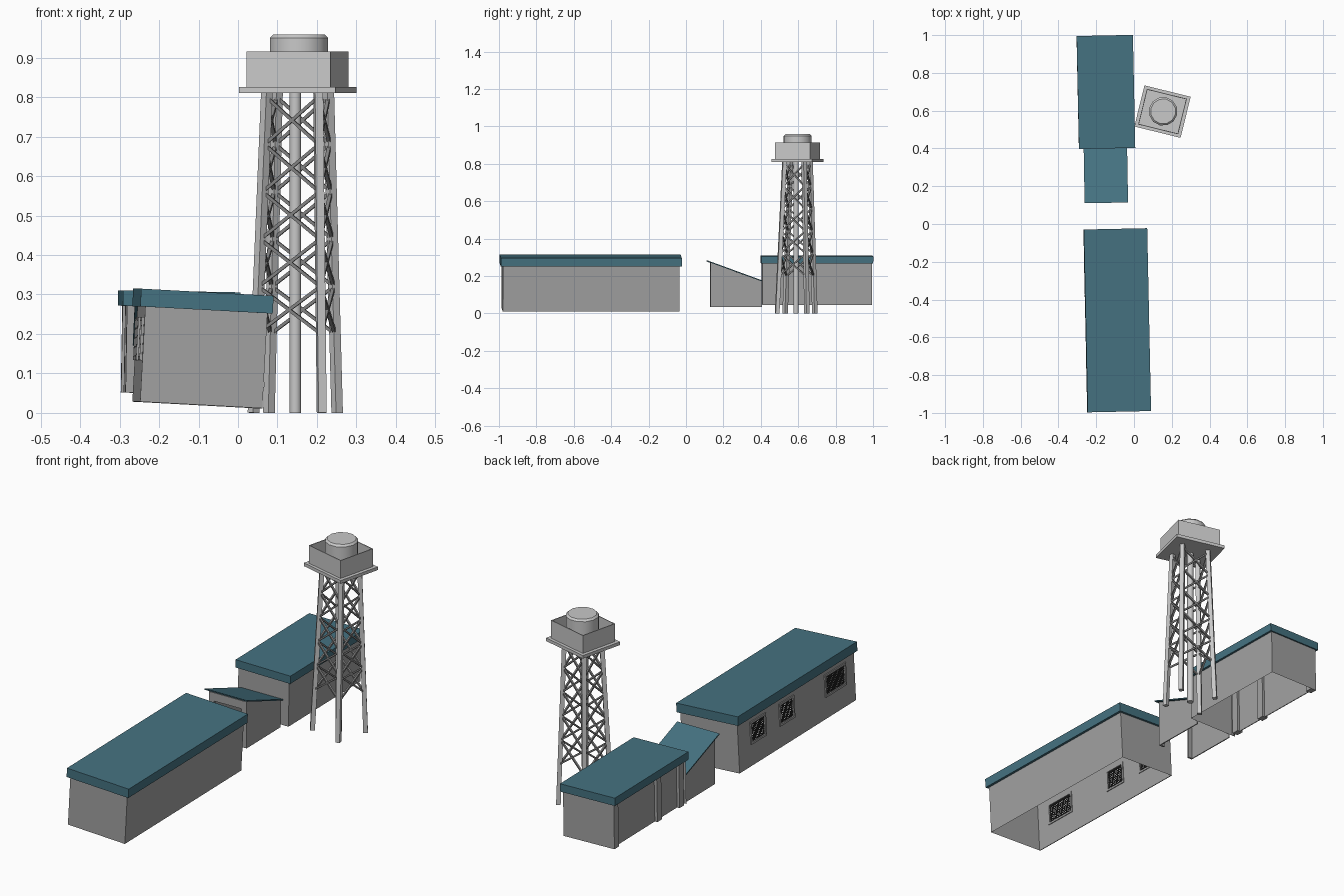
import bpy, bmesh, math
from mathutils import Matrix, Vector, Euler

if "Cube" in bpy.data.objects:
    bpy.data.objects.remove(bpy.data.objects["Cube"])


def material(name, col):
    m = bpy.data.materials.new(name)
    m.diffuse_color = (*col, 1)
    m.use_nodes = True
    m.node_tree.nodes["Principled BSDF"].inputs["Base Color"].default_value = m.diffuse_color
    return m


WALL = material("wall grey", (0.36, 0.36, 0.36))
ROOF = material("roof teal", (0.06, 0.17, 0.22))
PALE = material("tower pale grey", (0.58, 0.58, 0.58))
BRACE = material("brace grey", (0.22, 0.22, 0.22))
WIRE = material("wire dark", (0.03, 0.03, 0.03))


def frame(loc, rz=0.0, ry=0.0):
    e = Euler((0, math.radians(ry), math.radians(rz)), 'XYZ')
    return Matrix.Translation(loc) @ e.to_matrix().to_4x4()


def finish(name, bm, mat, M=Matrix()):
    me = bpy.data.meshes.new(name)
    bm.transform(M)
    bm.to_mesh(me)
    bm.free()
    me.materials.append(mat)
    ob = bpy.data.objects.new(name, me)
    bpy.context.collection.objects.link(ob)
    return ob


def boxes(name, items, mat, M=Matrix(), drop=()):
    """Boxes from (low, high) corners; drop lists face directions left open."""
    bm = bmesh.new()
    for lo, hi in items:
        lo, hi = Vector(lo), Vector(hi)
        s = Matrix.Diagonal((*(hi - lo), 1))
        bmesh.ops.create_cube(bm, size=1, matrix=Matrix.Translation((lo + hi) / 2) @ s)
    bm.normal_update()
    dead = [f for f in bm.faces if any(f.normal.dot(Vector(d)) > 0.9 for d in drop)]
    bmesh.ops.delete(bm, geom=dead, context='FACES')
    return finish(name, bm, mat, M)


def bars(name, segs, w, d, mat, M=Matrix()):
    """Straight square bars between pairs of points."""
    bm = bmesh.new()
    for p, q in segs:
        p, q = Vector(p), Vector(q)
        T = (Matrix.Translation((p + q) / 2) @ (q - p).to_track_quat('Z', 'Y').to_matrix().to_4x4()
             @ Matrix.Diagonal((w, d, (q - p).length, 1)))
        bmesh.ops.create_cube(bm, size=1, matrix=T)
    return finish(name, bm, mat, M)


def prism(name, pts, x0, x1, mat, M=Matrix()):
    """Profile in y,z extruded along x."""
    bm = bmesh.new()
    f = bm.faces.new([bm.verts.new((x0, y, z)) for y, z in pts])
    r = bmesh.ops.extrude_face_region(bm, geom=[f])
    vs = [v for v in r['geom'] if isinstance(v, bmesh.types.BMVert)]
    bmesh.ops.translate(bm, verts=vs, vec=(x1 - x0, 0, 0))
    bmesh.ops.recalc_face_normals(bm, faces=bm.faces)
    return finish(name, bm, mat, M)


DOWN, UP, LEFT = (0, 0, -1), (0, 0, 1), (-1, 0, 0)

# Long building: open-bottomed walls, flat roof, left wall with windows
L = frame((-0.103, -0.51, 0.02), 1.2, 3.1)
hw, hl, h = 0.155, 0.473, 0.25
boxes("long_walls", [((-hw, -hl, 0), (hw, hl, h))], WALL, L, (DOWN, UP, LEFT))
boxes("long_roof", [((-0.168, -0.484, 0.241), (0.168, 0.484, 0.286))], ROOF, L)
wins = [(-0.40, -0.23), (0.02, 0.14), (0.25, 0.375)]
z0, z1 = 0.105, 0.215
xa, xb = -hw, -hw + 0.004
edges = [-hl] + [v for w in wins for v in w] + [hl]
piers = [((xa, a, z0), (xb, b, z1)) for a, b in zip(edges[::2], edges[1::2])]
boxes("long_window_wall", piers + [((xa, -hl, 0), (xb, hl, z0)), ((xa, -hl, z1), (xb, hl, h))], WALL, L)
rim, wires = [], []
fa, fb, t = xa - 0.006, xb + 0.004, 0.01
for a, b in wins:
    rim += [((fa, a, z0), (fb, b, z0 + t)), ((fa, a, z1 - t), (fb, b, z1)),
            ((fa, a, z0 + t), (fb, a + t, z1 - t)), ((fa, b - t, z0 + t), (fb, b, z1 - t))]
    ny, nz = round((b - a) / 0.009), 12
    for i in range(1, ny):
        y = a + (b - a) * i / ny
        wires.append(((xa, y - 0.0015, z0 + t), (xa + 0.003, y + 0.0015, z1 - t)))
    for i in range(1, nz):
        z = z0 + (z1 - z0) * i / nz
        wires.append(((xa, a + t, z - 0.0015), (xa + 0.003, b - t, z + 0.0015)))
boxes("window_frames", rim, WALL, L)
boxes("window_mesh", wires, WIRE, L)

# Rear building: recessed left wall between three posts
R = frame((-0.153, 0.699, 0.049), 1.2, 1.0)
hw, hl, h = 0.138, 0.292, 0.23
boxes("rear_walls", [((-hw, -hl, 0), (hw, hl, h))], WALL, R, (DOWN, UP, LEFT))
boxes("rear_left_wall", [((-hw + 0.014, -hl, 0), (-hw + 0.018, hl, h))], WALL, R)
boxes("rear_posts", [((-hw, y - 0.018, 0), (-hw + 0.03, y + 0.018, h)) for y in (0.274, -0.075, -0.255)], WALL, R)
boxes("rear_roof", [((-0.149, -0.299, 0.22), (0.149, 0.299, 0.259))], ROOF, R)

# Lean-to shed between the buildings, open doorway at the front
S = frame((-0.149, 0.26, 0.035), 1.0)
slope = lambda y: 0.189 - 0.365 * y
side = [(-0.13, 0), (0.145, 0), (0.145, slope(0.145)), (-0.13, slope(-0.13))]
for n, x in (("left", -0.102), ("right", 0.097)):
    prism("shed_wall_" + n, side, x, x + 0.005, WALL, S)
boxes("shed_door_frame", [((-0.102, -0.13, 0), (-0.075, -0.12, 0.225)), ((0.075, -0.13, 0), (0.102, -0.12, 0.225)),
                          ((-0.102, -0.13, 0.19), (0.102, -0.12, 0.231))], WALL, S)
prism("shed_roof", [(-0.148, slope(-0.148)), (0.145, slope(0.145)), (0.145, slope(0.145) + 0.006),
                    (-0.148, slope(-0.148) + 0.006)], -0.115, 0.115, ROOF, S)

# Tower: tapering legs, centre pole and crossed braces
T = frame((0.151, 0.595, 0), -13.8)


def corner(i, z):
    k = z / 0.81
    sx, sy = ((-1, -1), (1, -1), (1, 1), (-1, 1))[i % 4]
    return Vector((sx * (0.089 + (0.067 - 0.089) * k) - 0.004 * (1 - k),
                   sy * (0.082 + (0.054 - 0.082) * k) - 0.008 * (1 - k), z))


bars("tower_legs", [(corner(i, 0), corner(i, 0.812)) for i in range(4)], 0.021, 0.021, PALE, T)
cross = []
for i in range(4):
    for n in range(5):
        a, b = 0.2 + 0.12 * n, 0.32 + 0.12 * n
        cross += [(corner(i, a), corner(i + 1, b)), (corner(i + 1, a), corner(i, b))]
bars("tower_braces", cross, 0.009, 0.008, BRACE, T)


def drum(name, r, za, zb, n, loc, bevel=0.0):
    bm = bmesh.new()
    bmesh.ops.create_cone(bm, cap_ends=True, segments=n, radius1=r, radius2=r, depth=zb - za,
                          matrix=Matrix.Translation((*loc, (za + zb) / 2)))
    if bevel:
        top = [e for e in bm.edges if all(v.co.z > zb - 1e-4 for v in e.verts)]
        bmesh.ops.bevel(bm, geom=top, offset=bevel, segments=1, affect='EDGES')
    ob = finish(name, bm, PALE, T)
    bpy.context.view_layer.objects.active = ob
    ob.select_set(True)
    bpy.ops.object.shade_smooth_by_angle(angle=math.radians(35))
    ob.select_set(False)


drum("tower_pole", 0.015, 0, 0.812, 12, (-0.004, -0.008))

# Tower top: platform, open parapet and drum
boxes("platform", [((-0.126, -0.112, 0.81), (0.126, 0.112, 0.826))], PALE, T)
px, py, t = 0.109, 0.097, 0.004
boxes("parapet", [((-px, -py, 0.826), (px, -py + t, 0.915)), ((-px, py - t, 0.826), (px, py, 0.915)),
                  ((-px, -py + t, 0.826), (-px + t, py - t, 0.915)),
                  ((px - t, -py + t, 0.826), (px, py - t, 0.915))], PALE, T)
drum("tower_drum", 0.076, 0.826, 0.959, 12, (0.003, 0.002), 0.009)
